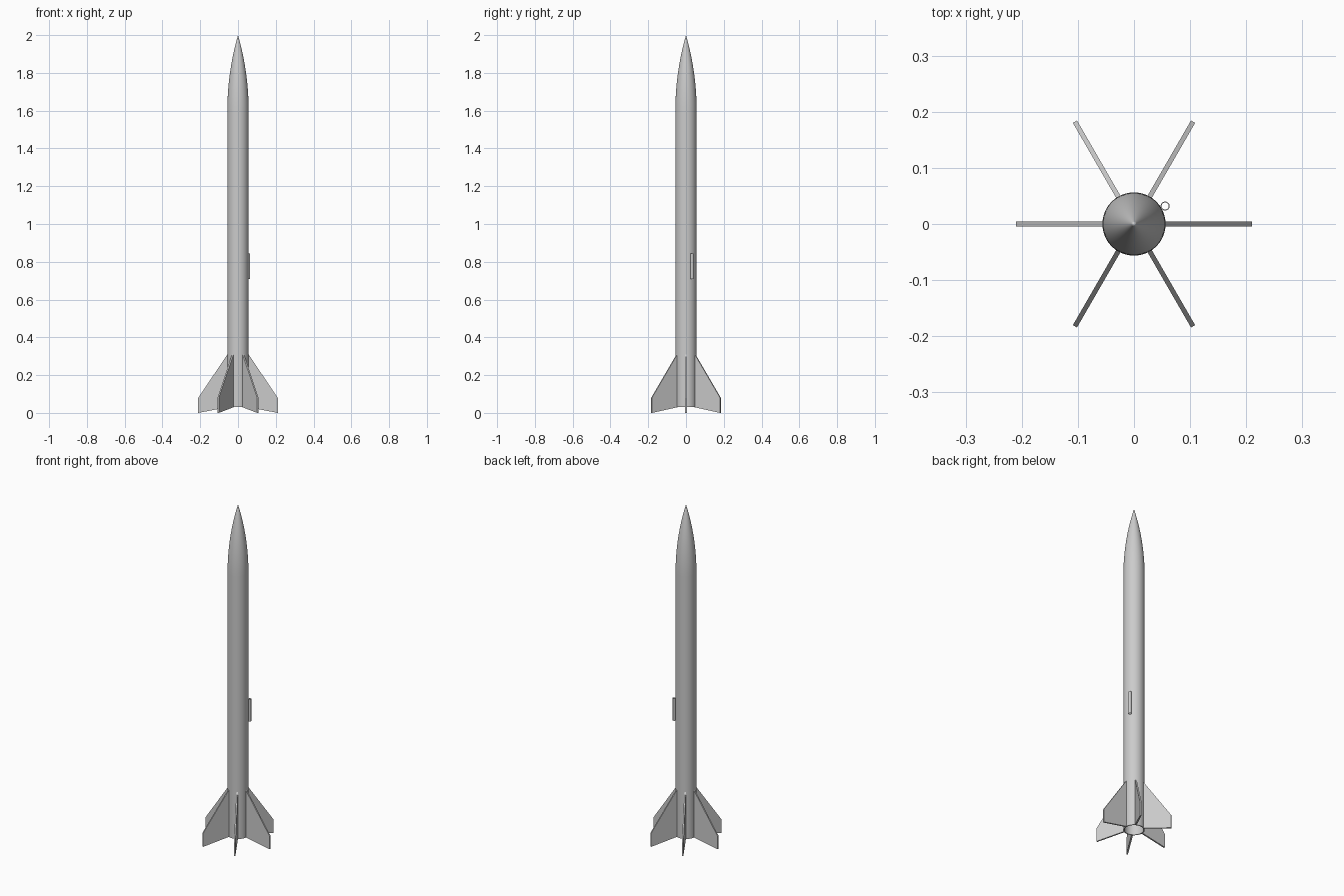
import bpy, bmesh, math
from mathutils import Matrix

if "Cube" in bpy.data.objects:
    bpy.data.objects.remove(bpy.data.objects["Cube"])

SIDES = 72
R = 0.0563          # body radius
BASE, SHOULDER, TIP = 0.03, 1.6, 2.0

grey = bpy.data.materials.new("light_grey")
grey.diffuse_color = (0.6, 0.6, 0.6, 1)
grey.use_nodes = True
grey.node_tree.nodes["Principled BSDF"].inputs["Base Color"].default_value = grey.diffuse_color


def finish(name, bm, smooth=True):
    bmesh.ops.recalc_face_normals(bm, faces=bm.faces)
    me = bpy.data.meshes.new(name)
    bm.to_mesh(me)
    bm.free()
    me.materials.append(grey)
    ob = bpy.data.objects.new(name, me)
    bpy.context.collection.objects.link(ob)
    if smooth:
        bpy.ops.object.select_all(action='DESELECT')
        ob.select_set(True)
        bpy.context.view_layer.objects.active = ob
        bpy.ops.object.shade_smooth_by_angle(angle=math.radians(30))
    return ob


def lathe(name, profile, sides, closed=False):
    """Revolve (radius, z) points about the z axis."""
    bm = bmesh.new()
    vs = [bm.verts.new((r, 0, z)) for r, z in profile]
    pairs = list(zip(vs, vs[1:])) + ([(vs[-1], vs[0])] if closed else [])
    edges = [bm.edges.new(p) for p in pairs]
    bmesh.ops.spin(bm, geom=vs + edges, axis=(0, 0, 1), cent=(0, 0, 0),
                   angle=math.tau, steps=sides, use_duplicate=False)
    bmesh.ops.remove_doubles(bm, verts=bm.verts, dist=1e-5)
    return finish(name, bm)


def tube(name, outer, inner, z0, z1, sides):
    return lathe(name, [(outer, z0), (outer, z1), (inner, z1), (inner, z0)],
                 sides, closed=True)


# Hollow body tube
tube("body_tube", R, R - 0.005, BASE, SHOULDER, SIDES)

# Tangent ogive nose cone
L = TIP - SHOULDER
rho = (R * R + L * L) / (2 * R)
N = 24
nose = [(0, SHOULDER)]
for i in range(N):
    h = L * i / N
    nose.append((math.sqrt(rho * rho - h * h) + R - rho, SHOULDER + h))
nose.append((0, TIP))
lathe("nose_cone", nose, SIDES)

# Six swept fins
outline = [(R - 0.002, 0.03), (0.2105, 0.0), (0.2105, 0.08), (R - 0.002, 0.312)]
T = 0.0085
for k in range(6):
    bm = bmesh.new()
    face = bm.faces.new([bm.verts.new((x, -T / 2, z)) for x, z in outline])
    ext = bmesh.ops.extrude_face_region(bm, geom=[face])
    bmesh.ops.translate(bm, vec=(0, T, 0),
                        verts=[v for v in ext["geom"] if isinstance(v, bmesh.types.BMVert)])
    bmesh.ops.transform(bm, matrix=Matrix.Rotation(k * math.pi / 3, 4, 'Z'), verts=bm.verts)
    finish(f"fin_{k + 1}", bm, smooth=False)

# Launch lug, a small tube between two fins
lug = tube("launch_lug", 0.008, 0.0062, 0.71, 0.843, 32)
a = math.radians(30)
d = R + 0.0078
lug.location = (d * math.cos(a), d * math.sin(a), 0)
